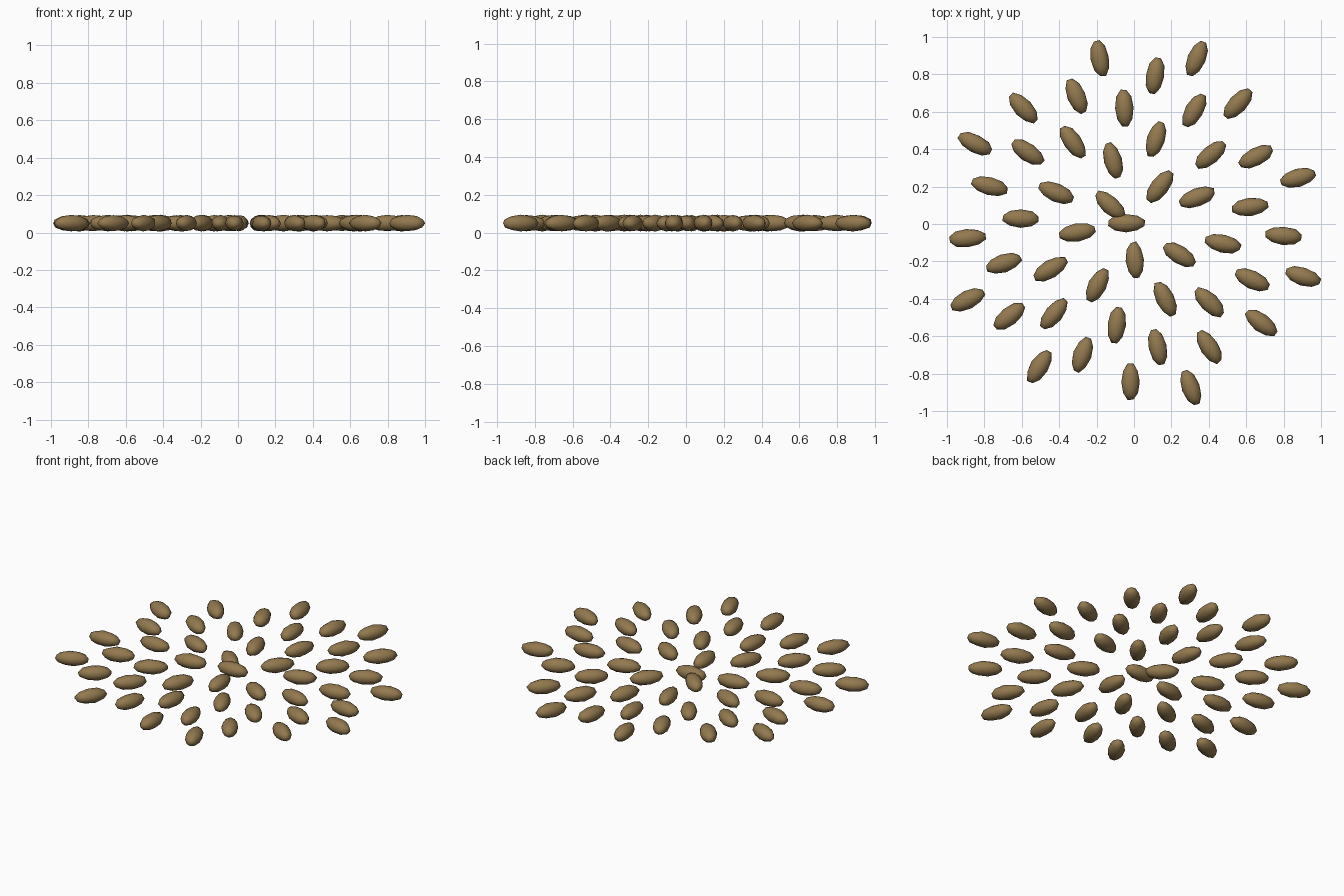
import bpy, bmesh, math, random
from mathutils import Matrix, Vector

random.seed(4)
default_cube = bpy.data.objects.get("Cube")
if default_cube:
    bpy.data.objects.remove(default_cube, do_unlink=True)

SEED_COUNT = 48
GOLDEN_ANGLE = math.pi * (3 - math.sqrt(5))
SPACING = 0.1415
CENTRE = Vector((-0.023, 0.005, 0.05))
HALF_SIZE = Vector((0.102, 0.049, 0.044))
# Small sideways shifts of a few seeds, by index
NUDGES = {0: -0.018, 2: 0.01, 3: 0.012, 8: -0.015, 42: 0.015}

husk = bpy.data.materials.new("seed_brown")
husk.use_nodes = True
colour = (0.29, 0.19, 0.078, 1)
husk.diffuse_color = colour
shader = next(n for n in husk.node_tree.nodes if n.type == 'BSDF_PRINCIPLED')
shader.inputs["Base Color"].default_value = colour
shader.inputs["Roughness"].default_value = 0.8


def add_seed(index):
    """One slightly lumpy, elongated seed pointing away from the centre."""
    angle = index * GOLDEN_ANGLE
    radius = SPACING * math.sqrt(index)
    bm = bmesh.new()
    bmesh.ops.create_icosphere(bm, subdivisions=2, radius=1)
    for v in bm.verts:
        v.co *= random.uniform(0.96, 1.03)
        v.co = v.co * HALF_SIZE
    bmesh.ops.rotate(bm, verts=bm.verts, matrix=Matrix.Rotation(angle, 3, 'Z'))
    for face in bm.faces:
        face.smooth = True
    mesh = bpy.data.meshes.new("seed")
    bm.to_mesh(mesh)
    bm.free()
    mesh.materials.append(husk)
    seed = bpy.data.objects.new(f"seed_{index + 1}", mesh)
    spot = Vector((radius * math.cos(angle), radius * math.sin(angle), 0))
    seed.location = CENTRE + spot + Vector((NUDGES.get(index, 0), 0, 0))
    bpy.context.collection.objects.link(seed)


# Spiral arrangement of seeds
for i in range(SEED_COUNT):
    add_seed(i)
